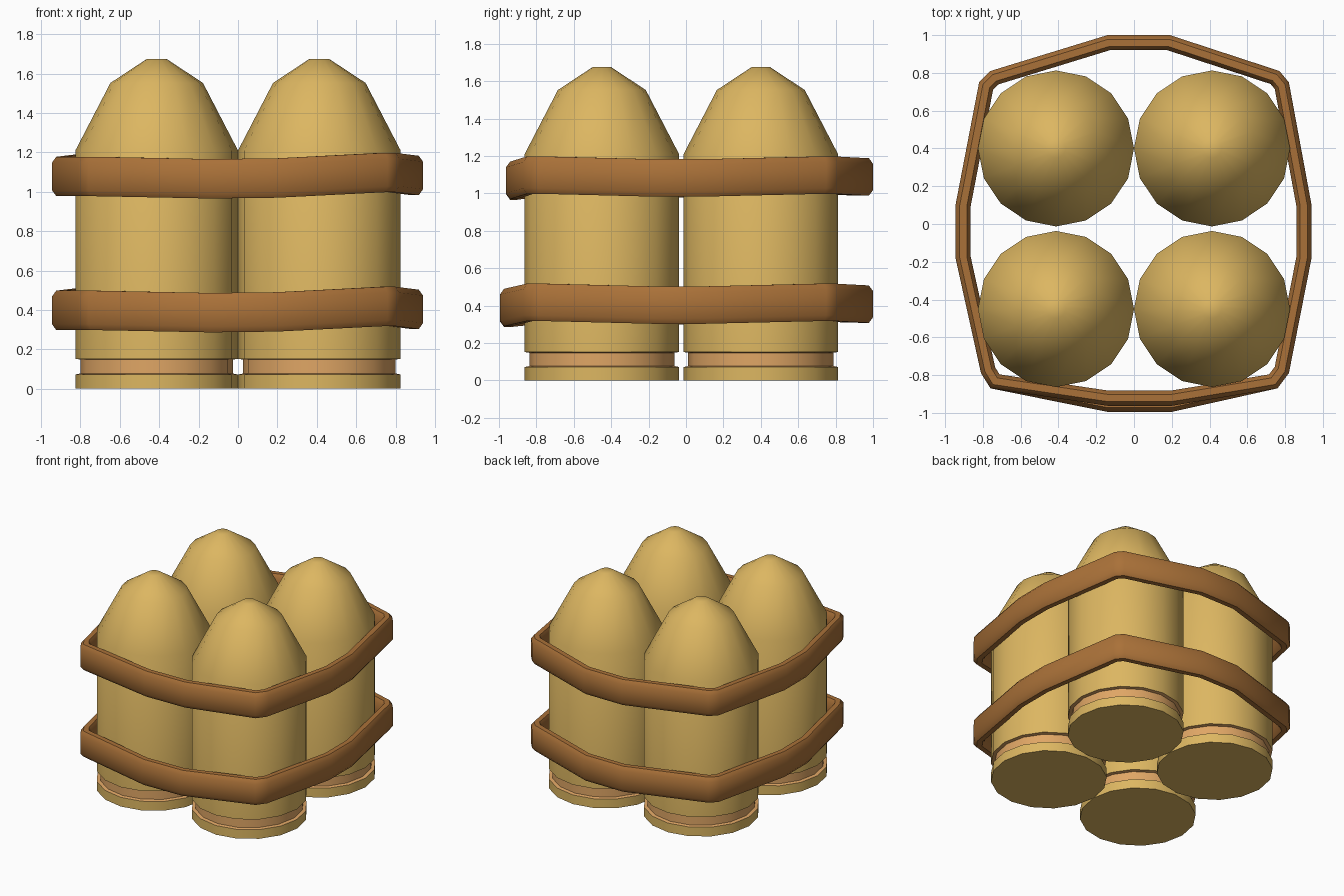
import bpy, bmesh, math
from mathutils import Vector

if "Cube" in bpy.data.objects:
    bpy.data.objects.remove(bpy.data.objects["Cube"])


def material(name, rgb):
    m = bpy.data.materials.new(name)
    m.diffuse_color = (*rgb, 1)
    m.use_nodes = True
    m.node_tree.nodes["Principled BSDF"].inputs["Base Color"].default_value = m.diffuse_color
    return m


BRASS = material("brass", (0.72, 0.47, 0.12))
COPPER = material("copper groove", (0.74, 0.38, 0.13))
LEATHER = material("brown leather", (0.40, 0.165, 0.04))


def loft(name, rings, mats, closed=False):
    """Skin a list of equal-length rings; closed joins the last ring to the first."""
    bm = bmesh.new()
    vs = [[bm.verts.new(p) for p in r] for r in rings]
    n, k = len(vs), len(vs[0])
    for i in range(n if closed else n - 1):
        a, b = vs[i], vs[(i + 1) % n]
        for j in range(k):
            bm.faces.new((a[j], a[(j + 1) % k], b[(j + 1) % k], b[j]))
    if not closed:
        bm.faces.new(vs[0][::-1])
        bm.faces.new(vs[-1])
    bmesh.ops.recalc_face_normals(bm, faces=bm.faces)
    me = bpy.data.meshes.new(name)
    bm.to_mesh(me)
    bm.free()
    for m in mats:
        me.materials.append(m)
    ob = bpy.data.objects.new(name, me)
    bpy.context.collection.objects.link(ob)
    bpy.ops.object.select_all(action='DESELECT')
    ob.select_set(True)
    bpy.context.view_layer.objects.active = ob
    bpy.ops.object.shade_smooth_by_angle(angle=math.radians(50))
    return ob


# Cartridges: 16-sided lathe with an extraction groove near the base
PROFILE = [(0.413, 0), (0.413, 0.072), (0.388, 0.077), (0.388, 0.148),
           (0.413, 0.152), (0.413, 1.21), (0.235, 1.553), (0.05, 1.675)]


def cartridge(name, cx, cy):
    rings = [[(cx + r * math.cos(math.tau * i / 16),
               cy + r * math.sin(math.tau * i / 16), z) for i in range(16)]
             for r, z in PROFILE]
    ob = loft(name, rings, [BRASS, COPPER])
    for p in ob.data.polygons:
        if 0.073 < p.center.z < 0.151:
            p.material_index = 1


for side, x in (("left", -0.413), ("right", 0.413)):
    for end, y in (("front", -0.45), ("back", 0.40)):
        cartridge(f"{end}_{side}_cartridge", x, y)

# Straps: chamfered band swept round an uneven closed path (outer edge x, y, height shift)
SECTION = [(0, -0.07), (0, 0.07), (-0.022, 0.1), (-0.06, 0.1),
           (-0.08, 0.07), (-0.08, -0.07), (-0.06, -0.1), (-0.022, -0.1)]
PATH = [(-0.14, -0.98, -0.012), (0.2, -0.98, -0.008), (0.76, -0.87, 0.02),
        (0.82, -0.79, 0.02), (0.94, -0.18, 0.005), (0.94, 0.1, 0.005),
        (0.82, 0.75, 0.02), (0.77, 0.81, 0.02), (0.19, 1.0, 0.01),
        (-0.14, 1.0, 0.01), (-0.76, 0.81, 0.015), (-0.82, 0.75, 0.015),
        (-0.945, 0.1, 0.0), (-0.945, -0.18, 0.0), (-0.81, -0.79, 0.0),
        (-0.76, -0.87, 0.0)]


def strap(name, z, front):
    pts = [Vector((x, y * front if y < -0.9 else y)) for x, y, d in PATH]
    n = len(pts)
    rings = []
    for i, p in enumerate(pts):
        a = (p - pts[i - 1]).normalized()
        b = (pts[(i + 1) % n] - p).normalized()
        t = (a + b).normalized()
        out = Vector((t.y, -t.x)) / max(t.dot(a), 0.5)
        rings.append([(p.x + out.x * o, p.y + out.y * o, z + PATH[i][2] + h)
                      for o, h in SECTION])
    loft(name, rings, [LEATHER], closed=True)


strap("upper_strap", 1.078, 0.982)
strap("lower_strap", 0.398, 1.015)
